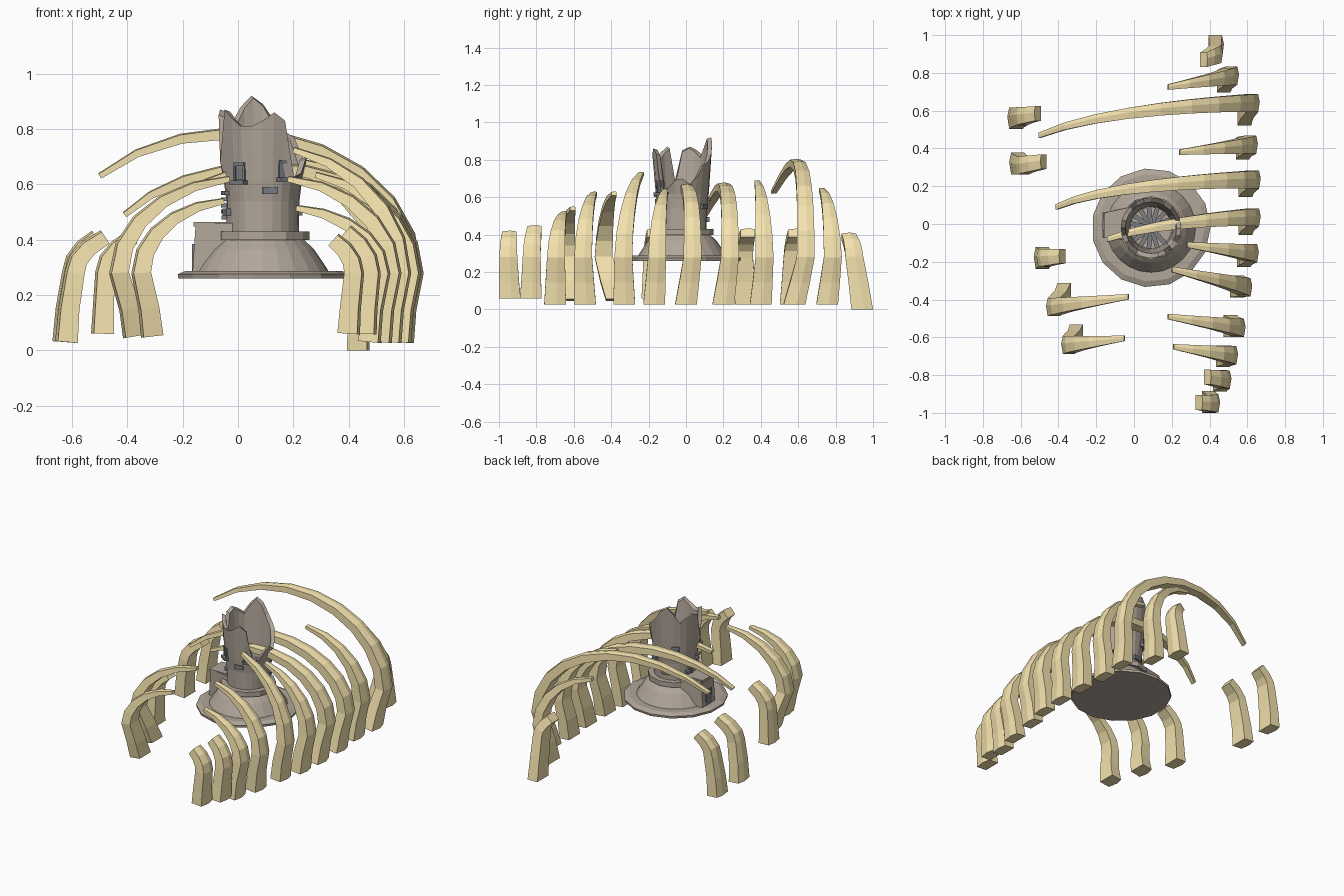
import bpy, bmesh
from math import sin, cos, radians, pi
from mathutils import Vector, Matrix

if "Cube" in bpy.data.objects:
    bpy.data.objects.remove(bpy.data.objects["Cube"])

CX, CY = 0.09, -0.02  # tower axis


def material(name, rgb):
    m = bpy.data.materials.new(name)
    m.diffuse_color = (*rgb, 1)
    m.use_nodes = True
    m.node_tree.nodes["Principled BSDF"].inputs["Base Color"].default_value = m.diffuse_color
    return m


BONE = material("bone", (0.90, 0.76, 0.42))
STONE = material("stone", (0.44, 0.38, 0.32))
TRIM = material("dark_stone", (0.20, 0.21, 0.23))


def finish(name, bm, mat):
    bmesh.ops.recalc_face_normals(bm, faces=bm.faces)
    me = bpy.data.meshes.new(name)
    bm.to_mesh(me)
    bm.free()
    me.materials.append(mat)
    ob = bpy.data.objects.new(name, me)
    bpy.context.collection.objects.link(ob)
    return ob


def loft(name, rings, mat, cap=True):
    """Skin a list of closed rings of points."""
    bm = bmesh.new()
    vs = [[bm.verts.new(p) for p in r] for r in rings]
    n = len(vs[0])
    for a, b in zip(vs, vs[1:]):
        for i in range(n):
            j = (i + 1) % n
            bm.faces.new((a[i], a[j], b[j], b[i]))
    if cap:
        bm.faces.new(vs[0][::-1])
        bm.faces.new(vs[-1])
    return finish(name, bm, mat)


def circle(r, z, n=24):
    zs = z if isinstance(z, list) else [z] * n
    return [(CX + r * cos(2 * pi * i / n), CY + r * sin(2 * pi * i / n), zs[i])
            for i in range(n)]


def box(name, loc, size, mat, angle=0):
    bm = bmesh.new()
    bmesh.ops.create_cube(bm, size=1, matrix=Matrix.Translation(loc)
                          @ Matrix.Rotation(radians(angle), 4, 'Z')
                          @ Matrix.Diagonal((*size, 1)))
    return finish(name, bm, mat)


def around(name, angle, r, z, size, mat):
    """Box placed on the tower at an angle; size is radial, tangential, height."""
    a = radians(angle)
    return box(name, (CX + r * cos(a), CY + r * sin(a), z), size, mat, angle)


def rib(name, side, xo, ys, tip, end, inset=0.04, zb=0.03):
    """Straight foot up to z=0.28, then an elliptic arc to the tip (x, z)."""
    yb, yo, yt = ys
    e = radians(end)
    xc = (tip[0] - xo * cos(e)) / (1 - cos(e))
    a, b = xo - xc, (tip[1] - 0.28) / sin(e)
    path = [(xo - inset, yb, zb), (xo - inset * 0.7, (yb + yo) / 2, 0.15)]
    n = max(3, round(end / 15))
    for i in range(n + 1):
        t = e * i / n
        u = (i / n) ** (2.8 if end > 100 else 1.6)
        path.append((xc + a * cos(t), yo + (yt - yo) * u, 0.28 + b * sin(t)))
    path = [Vector(p) for p in path]
    last = 0.8 if end < 50 else 0.3
    rings = []
    for i, p in enumerate(path):
        d = path[min(i + 1, len(path) - 1)] - path[max(i - 1, 0)]
        out = Vector((d.z, 0, -d.x)).normalized()
        f = max(i - 2, 0) / (len(path) - 3)
        k = 1 + (last - 1) * f ** 1.4
        w = (0.058, 0.053, 0.048)[min(i, 2)] * k
        h = (0.041, 0.038, 0.036)[min(i, 2)] * k
        sec = [(-1, -1), (1, -1), (1, 0.75), (0.15, 1), (-1, 0.75)]
        rings.append([p + out * h * v + Vector((0, w * s, 0)) for s, v in sec])
    for r in rings:
        for q in r:
            q.x *= side
    loft(name, rings, BONE)


# Right side ribs: outer x, (foot, shoulder, tip y), tip (x, z), arc angle
right = [
    (0.42, (-0.942, -0.95, -0.945), (0.345, 0.40), 40, 0.02, 0.06),
    (0.48, (-0.83, -0.825, -0.81), (0.39, 0.43), 40, 0.02, 0.06),
    (0.515, (-0.70, -0.695, -0.65), (0.21, 0.515), 80),
    (0.555, (-0.54, -0.55, -0.49), (0.18, 0.62), 82),
    (0.59, (-0.33, -0.335, -0.24), (0.20, 0.725), 75),
    (0.625, (-0.17, -0.155, -0.11), (0.28, 0.635), 75),
    (0.635, (0.0, 0.035, -0.08), (-0.14, 0.60), 122),
    (0.635, (0.20, 0.235, 0.09), (-0.41, 0.49), 146),
    (0.62, (0.40, 0.42, 0.38), (0.24, 0.68), 80),
    (0.63, (0.58, 0.64, 0.47), (-0.50, 0.63), 136),
    (0.52, (0.755, 0.785, 0.725), (0.18, 0.64), 80),
    (0.435, (0.942, 0.90, 0.87), (0.37, 0.39), 40, 0.0, 0.0),
]
for i, args in enumerate(right):
    rib(f"right_rib_{i + 1}", 1, *args)

# Left side ribs
left = [
    (0.35, (-0.59, -0.64, -0.605), (0.05, 0.54), 82, 0.04, 0.05),
    (0.43, (-0.37, -0.44, -0.385), (0.03, 0.62), 82, 0.055, 0.05),
    (0.48, (-0.18, -0.18, -0.17), (0.38, 0.41), 40, -0.01, 0.06),
    (0.59, (0.32, 0.31, 0.33), (0.48, 0.41), 42, -0.03, 0.03),
    (0.60, (0.56, 0.57, 0.585), (0.51, 0.41), 42, -0.03, 0.03),
]
for i, args in enumerate(left):
    rib(f"left_rib_{i + 1}", -1, *args)

# Tower foot: disc, bulging skirt and collar
loft("tower_base_disc", [circle(0.312, 0.26, 15), circle(0.315, 0.275, 15),
                         circle(0.285, 0.287, 15)], STONE)
loft("tower_skirt", [circle(r, z) for r, z in
                     [(0.24, 0.28), (0.232, 0.295), (0.212, 0.325), (0.185, 0.365), (0.148, 0.40)]], STONE)
loft("tower_collar", [circle(0.168, 0.398, 12), circle(0.168, 0.43, 12)], STONE)

# Broken hollow tower wall, rim height per 15 degrees
rim = [0.70, 0.67, 0.71, 0.77, 0.79, 0.83, 0.89, 0.92, 0.88, 0.82, 0.85, 0.87,
       0.85, 0.68, 0.87, 0.84, 0.81, 0.81, 0.83, 0.86, 0.83, 0.62, 0.64, 0.69]
loft("tower_wall", [circle(0.13, 0.425), circle(0.132, 0.54),
                    circle(0.142, 0.62), circle(0.160, rim),
                    circle(0.136, [z - 0.008 for z in rim]), circle(0.118, 0.60),
                    circle(0.11, 0.47)], STONE)

# Spiral stair inside, round a newel post
loft("newel_post", [[(CX + 0.018 * cos(k * pi / 3), CY + 0.018 * sin(k * pi / 3), z)
                     for k in range(6)] for z in (0.46, 0.66)], TRIM)
for i in range(14):
    around(f"inner_step_{i + 1}", i * 24, 0.068, 0.485 + 0.012 * i,
           (0.09, 0.024, 0.012), TRIM)

# Entrance block on the left and outer steps above it
bl = [(-0.165, -0.07), (-0.03, -0.09), (-0.03, 0.09), (-0.165, 0.06)]
loft("entrance_block", [[(x, y, 0.275) for x, y in bl],
                        [(x + 0.012, y, 0.46) for x, y in bl]], STONE)
box("entrance_roof_edge", (-0.10, -0.01, 0.455), (0.12, 0.13, 0.016), STONE)
box("entrance_door", (-0.16, -0.005, 0.335), (0.012, 0.06, 0.10), TRIM)
for i in range(5):
    around(f"outer_step_{i + 1}", 160 + i * 9, 0.136, 0.48 + 0.022 * i,
           (0.03, 0.04, 0.014), TRIM)

# Windows: frame posts, lintel, sill
for i, (ang, z) in enumerate([(234, 0.64), (125, 0.62), (303, 0.65)]):
    n = f"window_{i + 1}"
    around(n + "_opening", ang, 0.139, z, (0.014, 0.03, 0.05), TRIM)
    for s in (-1, 1):
        around(f"{n}_post_{'a' if s < 0 else 'b'}", ang + s * 8, 0.144, z, (0.014, 0.009, 0.055), TRIM)
    around(n + "_lintel", ang, 0.144, z + 0.032, (0.016, 0.048, 0.012), TRIM)
    around(n + "_sill", ang, 0.148, z - 0.033, (0.034, 0.06, 0.014), TRIM)

# Loose trim stones on the wall
for i, (ang, z) in enumerate([(281, 0.578), (60, 0.55), (20, 0.50), (100, 0.48), (195, 0.50)]):
    around(f"wall_stone_{i + 1}", ang, 0.134, z, (0.018, 0.055, 0.026), TRIM)
